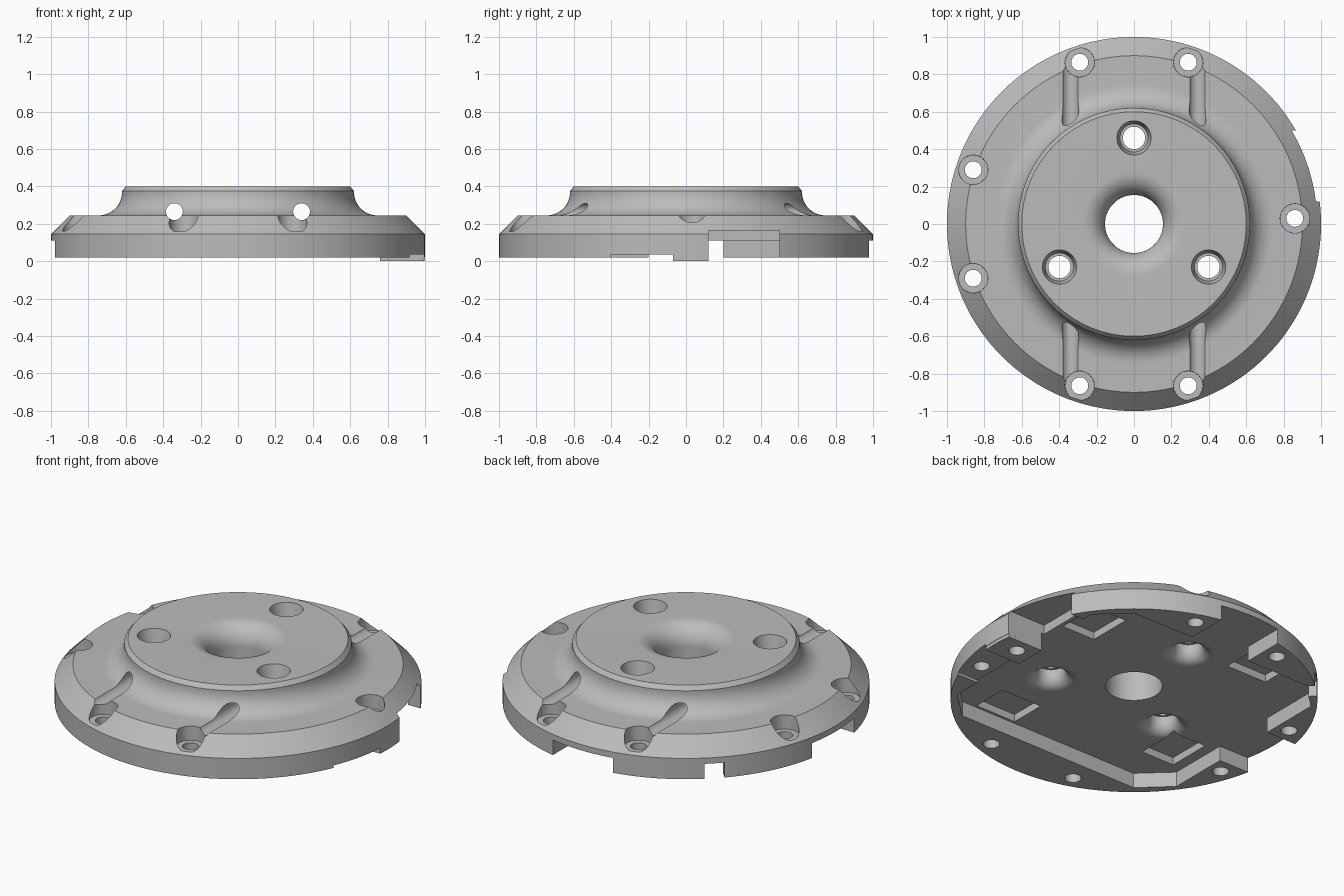
import bpy, bmesh
from math import sin, cos, pi, radians
from mathutils import Matrix

cube = bpy.data.objects.get("Cube")
if cube:
    bpy.data.objects.remove(cube, do_unlink=True)

grey = bpy.data.materials.new("machined_grey")
grey.use_nodes = True
grey.diffuse_color = (0.5, 0.5, 0.5, 1)
grey.node_tree.nodes["Principled BSDF"].inputs["Base Color"].default_value = (0.5, 0.5, 0.5, 1)


def finish(bm, name):
    bmesh.ops.recalc_face_normals(bm, faces=bm.faces)
    mesh = bpy.data.meshes.new(name)
    bm.to_mesh(mesh)
    bm.free()
    obj = bpy.data.objects.new(name, mesh)
    bpy.context.collection.objects.link(obj)
    mesh.materials.append(grey)
    return obj


def lathe(name, profile, segs=64, at=(0, 0)):
    """Closed ring profile of (radius, z) turned about a vertical axis."""
    bm = bmesh.new()
    rings = []
    for i in range(segs):
        a = 2 * pi * i / segs
        rings.append([bm.verts.new((at[0] + r * cos(a), at[1] + r * sin(a), z)) for r, z in profile])
    n = len(profile)
    for i in range(segs):
        p, q = rings[i], rings[(i + 1) % segs]
        for j in range(n):
            k = (j + 1) % n
            bm.faces.new((p[j], q[j], q[k], p[k]))
    return finish(bm, name)


def prism(name, points, z0, z1):
    bm = bmesh.new()
    face = bm.faces.new([bm.verts.new((x, y, z0)) for x, y in points])
    ext = bmesh.ops.extrude_face_region(bm, geom=[face])
    top = [v for v in ext["geom"] if isinstance(v, bmesh.types.BMVert)]
    bmesh.ops.translate(bm, verts=top, vec=(0, 0, z1 - z0))
    return finish(bm, name)


def box(name, x0, x1, y0, y1, z0, z1):
    return prism(name, [(x0, y0), (x1, y0), (x1, y1), (x0, y1)], z0, z1)


def cone(name, x, y, r0, r1, z0, z1, segs=40):
    bm = bmesh.new()
    bmesh.ops.create_cone(bm, cap_ends=True, segments=segs, radius1=r0, radius2=r1, depth=z1 - z0,
                          matrix=Matrix.Translation((x, y, (z0 + z1) / 2)))
    return finish(bm, name)


def arc(cx, cz, r, a0, a1, n=12):
    return [(cx + r * cos(radians(a0 + (a1 - a0) * i / n)),
             cz + r * sin(radians(a0 + (a1 - a0) * i / n))) for i in range(n + 1)]


# Flange with raised hub and rounded centre bore
profile = [(0.155, 0.02), (1, 0.02), (1, 0.145), (0.9, 0.245)]
profile += arc(0.745, 0.37, 0.125, 270, 180)
profile += [(0.62, 0.375), (0.6, 0.4)]
profile += arc(0.275, 0.4 - 0.12, 0.12, 90, 180)
body = lathe("flange_body", profile, 144)


def combine(tool, operation="DIFFERENCE"):
    tool.hide_render = True
    mod = body.modifiers.new("shape", "BOOLEAN")
    mod.operation, mod.solver, mod.object = operation, "EXACT", tool
    bpy.context.view_layer.objects.active = body
    bpy.ops.object.modifier_apply(modifier=mod.name)
    bpy.data.objects.remove(tool, do_unlink=True)


# Underside cavity with clipped corners
combine(prism("cavity", [(0.78, -0.57), (0.78, 0.57), (0.61, 0.73), (-0.61, 0.73),
                         (-0.78, 0.57), (-0.78, -0.57), (-0.61, -0.73), (0.61, -0.73)], -0.1, 0.11))

# Locating pad under the right rim
pad_arc = [(0.998 * cos(radians(a)), 0.998 * sin(radians(a))) for a in (-4, -1, 2, 5, 6.9)]
combine(prism("pad", [(0.76, 0.12), (0.76, -0.07)] + pad_arc, 0, 0.13), "UNION")

# Rim gaps: back, left, right window, shallow relief
combine(box("back_gap", -0.2, 0.2, 0.7, 1.1, -0.1, 0.11))
combine(box("left_gap", -1.1, -0.75, -0.2, 0.2, -0.1, 0.11))
combine(box("right_window", 0.74, 1.1, 0.12, 0.5, -0.1, 0.165))
combine(box("right_relief", 0.7, 1.1, -0.4, -0.07, -0.1, 0.035))

# Diagonal slot through the back left rim
dx, dy = cos(radians(134)), sin(radians(134))
combine(prism("corner_slot", [(r * dx - w * dy, r * dy + w * dx)
                              for r, w in ((0.75, -0.055), (1.1, -0.055), (1.1, 0.055), (0.75, 0.055))],
              -0.1, 0.11))

# Four pockets in the cavity ceiling, turned by quarter steps
x, y, hx, hy = 0.385, -0.605, 0.135, 0.11
for i in range(4):
    combine(box("pocket", x - hx, x + hx, y - hy, y + hy, 0.05, 0.155))
    x, y, hx, hy = y, -x, hy, hx

# Rim screw holes with counterbores
rim = [(sx * 0.29, sy * 0.865) for sx in (-1, 1) for sy in (-1, 1)]
rim += [(-0.86, 0.29), (-0.86, -0.29), (0.86, 0.03)]
for x, y in rim:
    combine(cone("screw_hole", x, y, 0.045, 0.045, -0.1, 0.3))
    combine(cone("counterbore", x, y, 0.078, 0.08, 0.16, 0.4))
combine(cone("blind_hole", 0.86, -0.27, 0.045, 0.045, -0.1, 0.11))

# Hub screw holes: recess above, flared mouth below
for a in (90, 210, 330):
    x, y = 0.46 * cos(radians(a)), 0.46 * sin(radians(a))
    combine(cone("hub_hole", x, y, 0.06, 0.06, 0, 0.5))
    combine(cone("hub_recess", x, y, 0.075, 0.092, 0.32, 0.402))
    flare = [(0.01, 0.09), (0.145, 0.09)] + arc(0.145, 0.18, 0.07, 270, 180, 8) + [(0.075, 0.21), (0.01, 0.21)]
    combine(lathe("hub_flare", flare, 40, (x, y)))

# Two cross bores running front to back
for x in (-0.34, 0.34):
    bore = cone("cross_bore", 0, 0, 0.045, 0.045, -1.2, 1.2)
    bore.data.transform(Matrix.Translation((x, 0, 0.265)) @ Matrix.Rotation(pi / 2, 4, "X"))
    combine(bore)

bpy.ops.object.select_all(action="DESELECT")
body.select_set(True)
bpy.context.view_layer.objects.active = body
bpy.ops.object.shade_smooth_by_angle(angle=radians(30))
